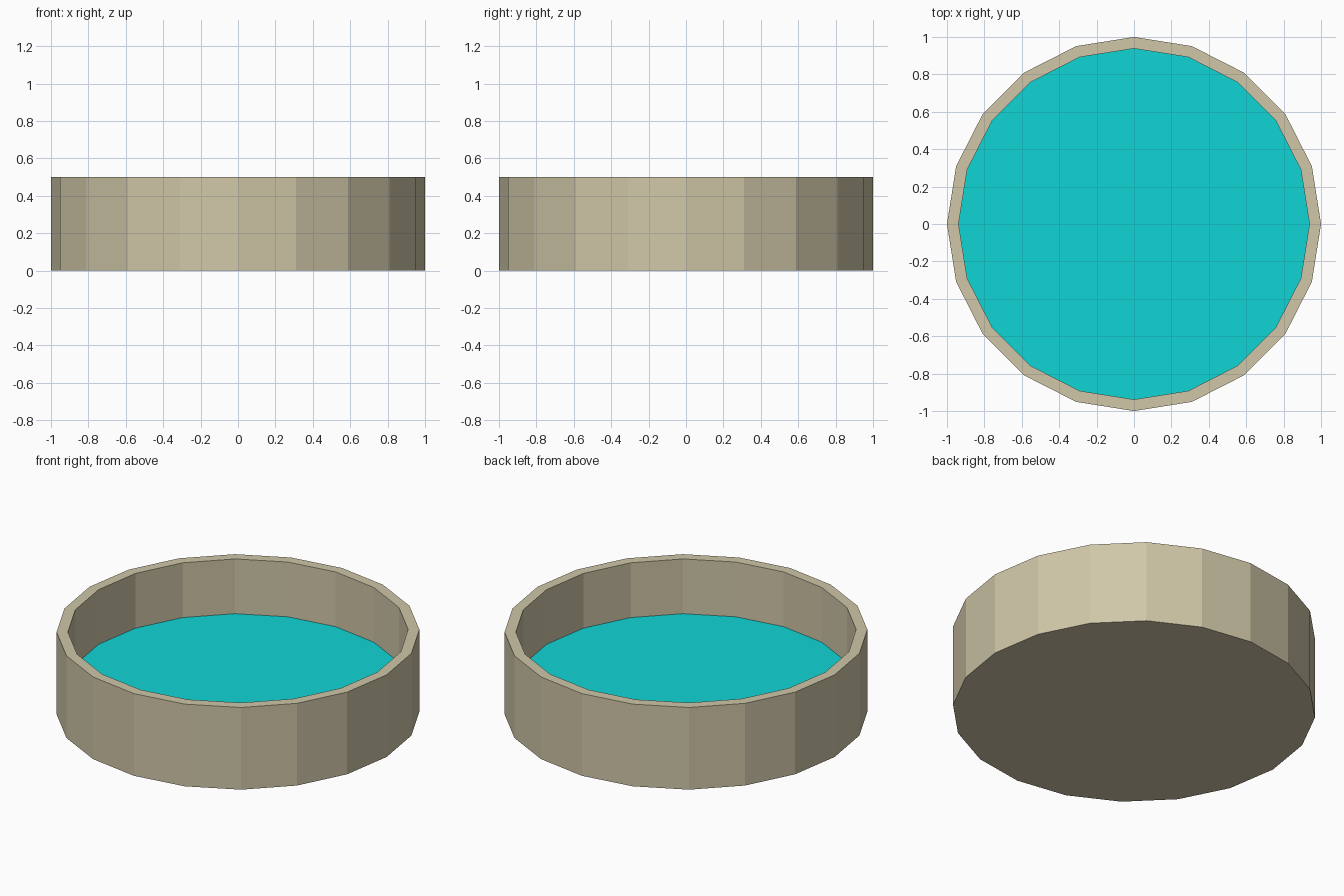
import bpy, bmesh, math

if "Cube" in bpy.data.objects:
    bpy.data.objects.remove(bpy.data.objects["Cube"])

SIDES = 20


def material(name, color):
    m = bpy.data.materials.new(name)
    m.diffuse_color = color
    m.use_nodes = True
    m.node_tree.nodes["Principled BSDF"].inputs["Base Color"].default_value = m.diffuse_color
    return m


def make_object(name, bm, mat):
    bmesh.ops.recalc_face_normals(bm, faces=bm.faces)
    me = bpy.data.meshes.new(name)
    bm.to_mesh(me)
    bm.free()
    me.materials.append(mat)
    obj = bpy.data.objects.new(name, me)
    bpy.context.collection.objects.link(obj)
    return obj


def ring(bm, r, z):
    return [bm.verts.new((r * math.cos(math.tau * i / SIDES),
                          r * math.sin(math.tau * i / SIDES), z))
            for i in range(SIDES)]


stone = material("stone", (0.63, 0.57, 0.39, 1))
water = material("water", (0.005, 0.66, 0.67, 1))

# Basin: outer wall, rim, inner wall and floor from one (radius, height) profile
profile = [(1.0, 0.0), (1.0, 0.5), (0.938, 0.5), (0.938, 0.06)]
bm = bmesh.new()
rings = [ring(bm, r, z) for r, z in profile]
for a, b in zip(rings, rings[1:]):
    for i in range(SIDES):
        j = (i + 1) % SIDES
        bm.faces.new((a[i], a[j], b[j], b[i]))
bm.faces.new(rings[0][::-1])
bm.faces.new(rings[-1])
make_object("basin", bm, stone)

# Water surface: flat disc meeting the inner wall
bm = bmesh.new()
disc = bm.faces.new(ring(bm, 0.938, 0.167))
obj = make_object("water_surface", bm, water)
if obj.data.polygons[0].normal.z < 0:
    obj.data.flip_normals()
